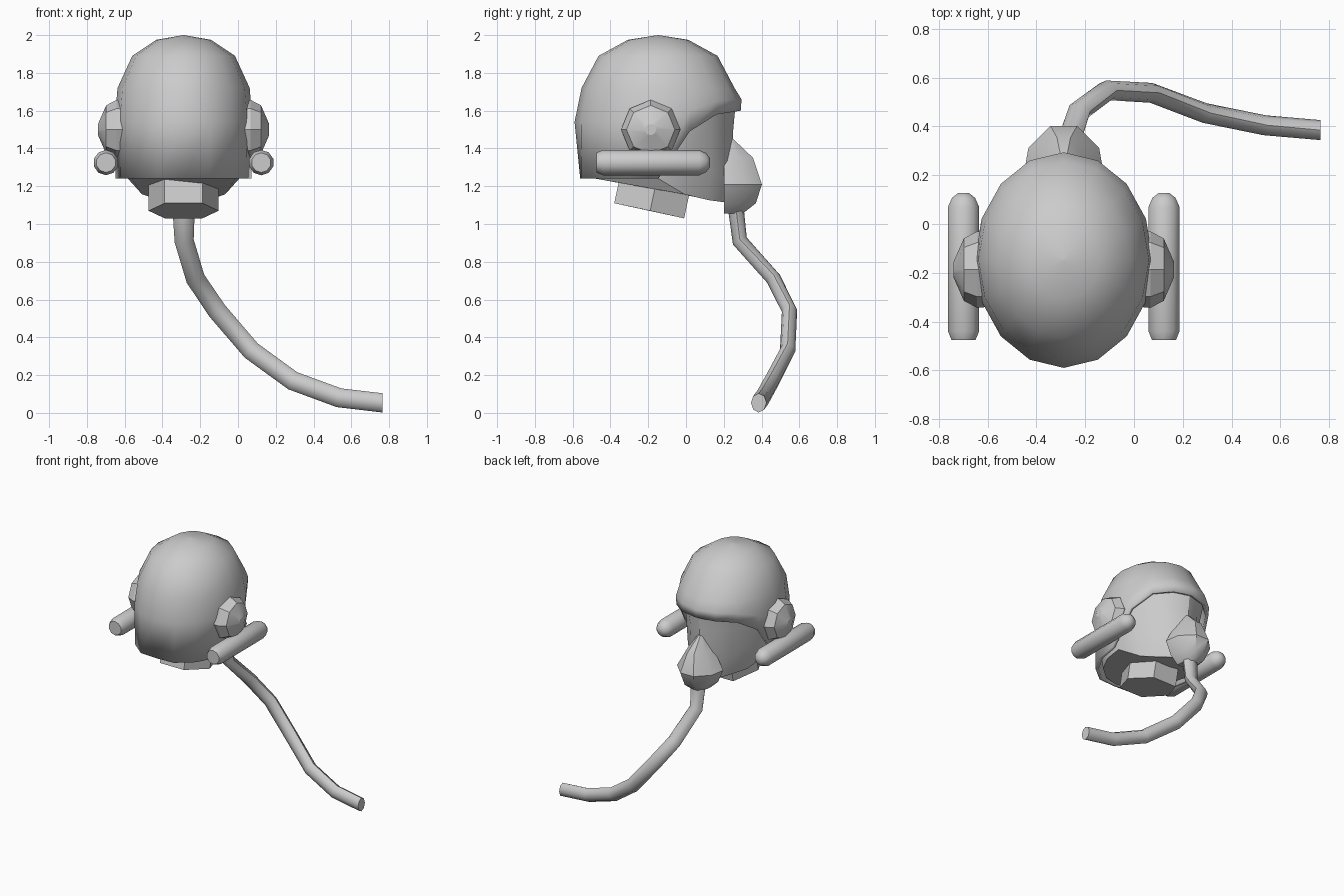
import bpy, bmesh
from math import sin, cos, pi, radians
from mathutils import Vector

if "Cube" in bpy.data.objects:
    bpy.data.objects.remove(bpy.data.objects["Cube"])

CX = -0.288   # symmetry plane of the head


def loft(name, rings, caps=(True, True), angle=35):
    """Skin a list of equal-length closed rings."""
    bm = bmesh.new()
    loops = [[bm.verts.new(p) for p in ring] for ring in rings]
    n = len(loops[0])
    for a, b in zip(loops, loops[1:]):
        for i in range(n):
            j = (i + 1) % n
            bm.faces.new((a[i], a[j], b[j], b[i]))
    if caps[0]:
        bm.faces.new(loops[0][::-1])
    if caps[1]:
        bm.faces.new(loops[-1])
    bmesh.ops.remove_doubles(bm, verts=bm.verts, dist=0.0005)
    bmesh.ops.recalc_face_normals(bm, faces=bm.faces)
    me = bpy.data.meshes.new(name)
    bm.to_mesh(me)
    bm.free()
    ob = bpy.data.objects.new(name, me)
    bpy.context.collection.objects.link(ob)
    bpy.ops.object.select_all(action='DESELECT')
    ob.select_set(True)
    bpy.context.view_layer.objects.active = ob
    if angle:
        bpy.ops.object.shade_smooth_by_angle(angle=radians(angle))
    return ob


def lerp_table(table, v):
    """Piecewise linear lookup in (key, value) pairs."""
    for (a, fa), (b, fb) in zip(table, table[1:]):
        if v <= b:
            return fa + (fb - fa) * max(0, v - a) / (b - a)
    return table[-1][1]


# Helmet: elliptical dome, lower edge rises over the face (+y)
N = 16
EDGE = [1.60, 1.595, 1.58, 1.49, 1.24]          # front to side, per column
MID = [1.66, 1.66, 1.65, 1.60, 1.54]


def column(i, values):
    return values[min(i, N - i, 4)]


def oval(rx, ry, zf):
    return [(CX + rx * sin(2 * pi * i / N), -0.148 + ry * cos(2 * pi * i / N), zf(i))
            for i in range(N)]


rings = [oval(rx, ry, lambda i, z=z: z) for rx, ry, z in
         [(0.002, 0.002, 2.0), (0.145, 0.16, 1.975), (0.272, 0.315, 1.89), (0.35, 0.405, 1.72)]]
rings.append(oval(0.365, 0.442, lambda i: column(i, MID)))
rings.append([(x, max(y, -0.56) if z < 1.3 else y, z)
              for x, y, z in oval(0.36, 0.438, lambda i: column(i, EDGE))])
helmet = loft("helmet_shell", rings, (True, False), 50)
sol = helmet.modifiers.new("thickness", 'SOLIDIFY')
sol.thickness = 0.022
sol.offset = -1

# Head: fills the helmet, face narrows toward a jaw that drops in front
JAW = [(-0.15, 1.246), (0.02, 1.14), (0.24, 1.11)]
CHEEK = [(-0.15, 1.43), (-0.03, 1.38), (0.23, 1.24)]


def head_ring(rx, back, front, taper, zf):
    cy, ry = (back + front) / 2, (front - back) / 2
    pts = []
    for i in range(N):
        t = 2 * pi * i / N
        y = cy + ry * cos(t)
        k = 1 - taper * max(0, (y + 0.15) / (front + 0.15))
        pts.append((CX + rx * k * sin(t), y, zf(y)))
    return pts


loft("head", [
    head_ring(0.34, -0.56, 0.265, 0.1, lambda y: 1.66),
    head_ring(0.335, -0.56, 0.25, 0.25, lambda y: 1.50),
    head_ring(0.335, -0.55, 0.25, 0.35, lambda y: lerp_table(CHEEK, y)),
    head_ring(0.30, -0.54, 0.23, 0.55, lambda y: lerp_table(JAW, y)),
], angle=30)

# Neck: tilted six-sided prism
hexa = [(0.185, -0.19, 1.07), (0.1, -0.01, 1.03), (-0.1, -0.01, 1.03),
        (-0.185, -0.19, 1.07), (-0.1, -0.38, 1.11), (0.1, -0.38, 1.11)]
loft("neck", [[(CX + x, y + 0.21 * h, z + 0.98 * h) for x, y, z in hexa]
              for h in (0, 0.2)], angle=0)

# Breathing mask: half-oval sections stacked from nose bridge to chin
sections = [(1.45, 0.02, 0.23, 0.25), (1.35, 0.085, 0.20, 0.355), (1.21, 0.165, 0.20, 0.402),
            (1.11, 0.12, 0.20, 0.37), (1.055, 0.06, 0.20, 0.30)]
outline = [(-1, 0), (-0.88, 0.55), (-0.33, 1), (0.33, 1), (0.88, 0.55), (1, 0)]
loft("mask", [[(CX + hw * u, back + (front - back) * v, z) for u, v in outline]
              for z, hw, back, front in sections], angle=35)

# Ear cups and side canisters on both sides
TANK = [(-0.475, 0.052), (-0.44, 0.067), (0.07, 0.067), (0.107, 0.05), (0.128, 0.022)]
CUP = [(0.0, 0.155), (0.06, 0.155), (0.125, 0.125), (0.157, 0.07), (0.166, 0.0005)]
CUP = [(0.28, 0.15), (0.355, 0.157), (0.41, 0.128), (0.453, 0.03)]
for side, s in (("right", 1), ("left", -1)):
    loft(side + "_ear_cup", [[(CX + s * x, -0.187 + r * cos(pi * i / 4), 1.50 + r * sin(pi * i / 4))
                              for i in range(8)] for x, r in CUP], angle=25)
    loft(side + "_canister", [[(CX + s * 0.411 + r * cos(pi * (i + 0.5) / 5), y,
                                1.325 + r * sin(pi * (i + 0.5) / 5)) for i in range(10)]
                              for y, r in TANK], angle=40)

# Air hose: eight-sided tube swept from the mask down to the side
path = [Vector(p) for p in [
    (CX, 0.262, 1.10), (-0.285, 0.285, 0.91), (-0.225, 0.463, 0.71), (-0.11, 0.548, 0.54),
    (0.07, 0.538, 0.33), (0.29, 0.455, 0.17), (0.535, 0.405, 0.08), (0.765, 0.385, 0.053)]]
rings = []
for k, p in enumerate(path):
    tan = (path[min(k + 1, len(path) - 1)] - path[max(k - 1, 0)]).normalized()
    if k == len(path) - 1:
        tan = Vector((1, 0, 0))
    u = tan.cross(Vector((0, 1, 0))).normalized()
    v = tan.cross(u)
    ru, rv = (0.06, 0.042) if k == 0 else (0.051, 0.041)
    rings.append([p + u * ru * cos(pi * i / 4) + v * rv * sin(pi * i / 4) for i in range(8)])
loft("air_hose", rings, angle=46)
